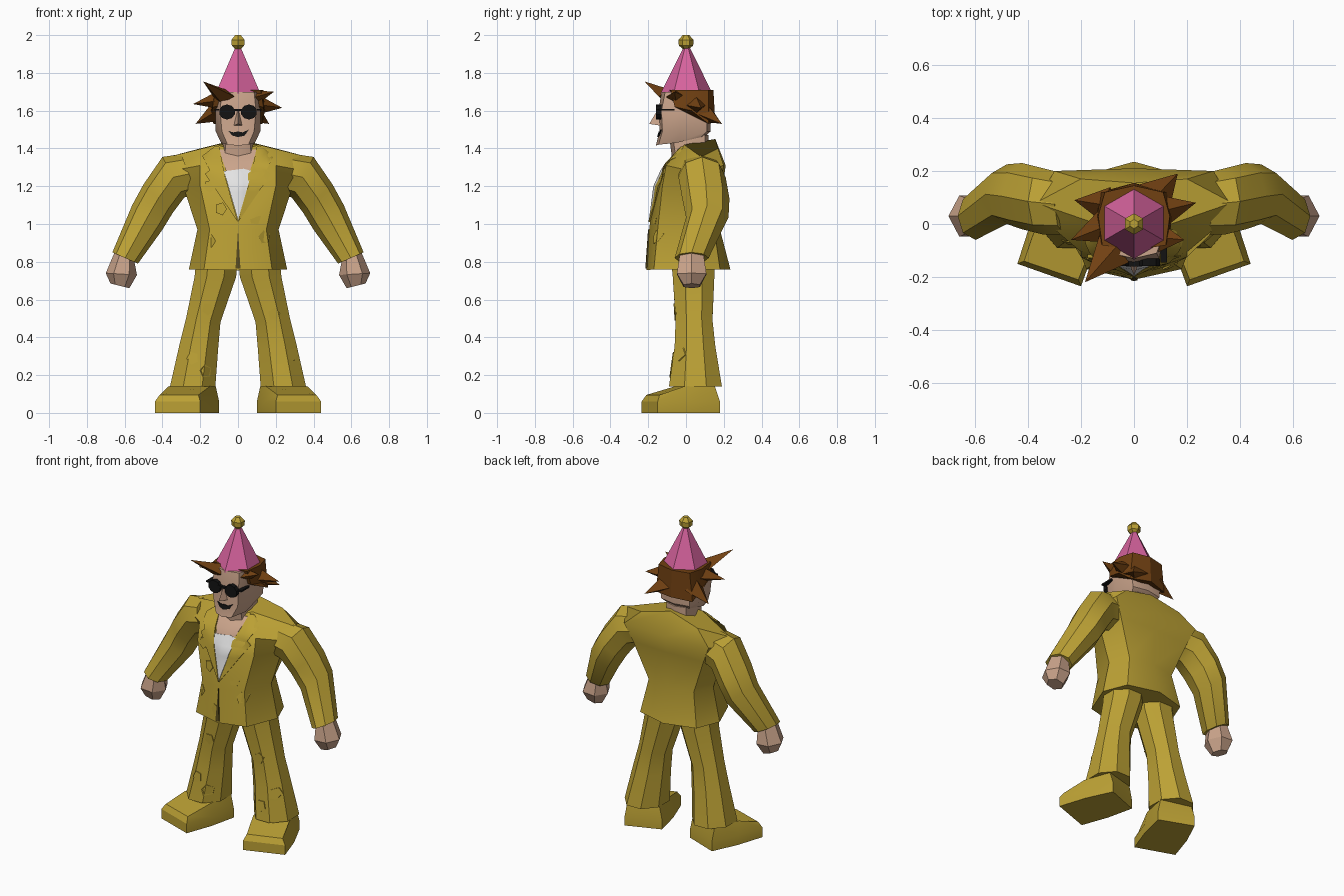
import bpy, bmesh, math
from mathutils import Vector
from mathutils.bvhtree import BVHTree

if "Cube" in bpy.data.objects:
    bpy.data.objects.remove(bpy.data.objects["Cube"])


def material(name, rgb):
    m = bpy.data.materials.new(name)
    m.diffuse_color = (*rgb, 1)
    m.use_nodes = True
    m.node_tree.nodes["Principled BSDF"].inputs["Base Color"].default_value = m.diffuse_color
    return m


YELLOW = material("mustard cloth", (0.50, 0.355, 0.035))
PINK = material("pink card", (0.68, 0.125, 0.34))
SKIN = material("skin", (0.60, 0.375, 0.26))
BROWN = material("brown hair", (0.165, 0.052, 0.006))
WHITE = material("white shirt", (0.78, 0.78, 0.78))
BLACK = material("black", (0.006, 0.006, 0.006))
OLIVE = material("dark olive", (0.10, 0.07, 0.012))


def finish(bm, name, mat, angle=35):
    bmesh.ops.recalc_face_normals(bm, faces=bm.faces)
    me = bpy.data.meshes.new(name)
    bm.to_mesh(me)
    bm.free()
    me.materials.append(mat)
    ob = bpy.data.objects.new(name, me)
    bpy.context.collection.objects.link(ob)
    bpy.ops.object.select_all(action='DESELECT')
    ob.select_set(True)
    bpy.context.view_layer.objects.active = ob
    if angle:
        bpy.ops.object.shade_smooth_by_angle(angle=math.radians(angle))
    return ob


def skin_rings(bm, rings):
    rows = [[bm.verts.new(p) for p in r] for r in rings]
    n = len(rows[0])
    for a, b in zip(rows, rows[1:]):
        for i in range(n):
            bm.faces.new((a[i], a[(i + 1) % n], b[(i + 1) % n], b[i]))
    bm.faces.new(rows[0])
    bm.faces.new(rows[-1])


def loft(name, rings, mat, angle=35):
    bm = bmesh.new()
    skin_rings(bm, rings)
    return finish(bm, name, mat, angle)


def half(z, *pts):
    """Mirror half a cross-section, listed front centre to back centre."""
    p = [(q[0], q[1], q[2] if len(q) > 2 else z) for q in pts]
    return p + [(-x, y, h) for x, y, h in reversed(p[1:-1])]


def limb_ring(s, ox, oz, ix, iz, y0, y1, n=8, turn=0.5):
    """Limb cross-section between an outer and an inner point."""
    k = 1 / math.cos(math.pi / n) if turn else 1
    ring = []
    for i in range(n):
        a = 2 * math.pi * (i + turn) / n
        t, u = 0.5 + 0.5 * k * math.cos(a), 0.5 + 0.5 * k * math.sin(a)
        ring.append((s * (ix + (ox - ix) * t), y0 + (y1 - y0) * u, iz + (oz - iz) * t))
    return ring


def plate(name, outline, target, mat, lift=0.006, step=0.03):
    """Thin plate laid onto the front of a part; outline in (x, z)."""
    tree = BVHTree.FromPolygons([v.co for v in target.data.vertices],
                                [p.vertices for p in target.data.polygons])
    bm = bmesh.new()
    bm.faces.new([bm.verts.new((x, 0, z)) for x, z in outline])
    for axis in (0, 2):
        vals = [p[axis // 2] for p in outline]
        for k in range(math.floor(min(vals) / step), math.ceil(max(vals) / step) + 1):
            co, no = Vector(), Vector()
            co[axis], no[axis] = k * step, 1
            bmesh.ops.bisect_plane(bm, geom=bm.verts[:] + bm.edges[:] + bm.faces[:],
                                   plane_co=co, plane_no=no, dist=1e-5)
    for v in bm.verts:
        hit = tree.ray_cast(Vector((v.co.x + 1e-5, -1, v.co.z)), Vector((0, 1, 0)))[0]
        v.co.y = (hit.y if hit else 0) - lift
    front = bm.faces[:]
    new = bmesh.ops.extrude_face_region(bm, geom=front)["geom"]
    for v in new:
        if isinstance(v, bmesh.types.BMVert):
            v.co.y += lift + 0.003
    return finish(bm, name, mat, 30)


# Jacket body
jacket = loft("jacket", [
    half(.76, (0, -.21, .755), (.18, -.17), (.26, .03), (.2, .18), (0, .235)),
    half(.97, (0, -.195), (.15, -.15), (.215, .03), (.16, .15), (0, .18)),
    half(1.2, (0, -.165), (.2, -.125), (.29, .03), (.25, .18), (0, .195)),
    half(1.31, (0, -.115), (.2, -.105), (.36, .03, 1.28), (.3, .2), (0, .21)),
    half(1.4, (0, -.05, 1.38), (.11, -.01, 1.42), (.37, .08, 1.355),
         (.2, .17, 1.40), (0, .155, 1.45))], YELLOW)

# Sleeves, hands, trouser legs and shoes on both sides
legs = {}
for s, side in ((1, "left"), (-1, "right")):
    loft(side + "_sleeve", [
        limb_ring(s, .30, 1.37, .22, 1.16, -.04, .19, 8, 0),
        limb_ring(s, .40, 1.355, .285, 1.14, -.04, .21, 8, 0),
        limb_ring(s, .50, 1.21, .345, 1.06, -.02, .23, 8, 0),
        limb_ring(s, .56, 1.10, .40, .97, 0, .225, 8, 0),
        limb_ring(s, .665, .85, .53, .79, -.06, .12, 8, 0)], YELLOW)
    loft(side + "_hand", [
        limb_ring(s, .645, .87, .55, .81, -.04, .10, 6, 0),
        limb_ring(s, .70, .74, .535, .73, -.06, .12, 6, 0),
        limb_ring(s, .675, .685, .575, .66, -.02, .08, 6, 0)], SKIN, 25)
    legs[s] = loft(side + "_trouser_leg", [
        limb_ring(s, .22, .82, 0, .82, -.08, .15),
        limb_ring(s, .23, .72, .01, .72, -.07, .15),
        limb_ring(s, .275, .50, .093, .48, -.055, .14),
        limb_ring(s, .31, .36, .105, .34, -.06, .155),
        limb_ring(s, .36, .14, .12, .14, -.09, .19)], YELLOW)
    sole = [(.20, -.235), (.44, -.15), (.385, .02), (.31, .18), (.10, .10), (.14, -.07)]
    top = [(.21, -.21, .095), (.415, -.14, .095), (.37, -.01, .14),
           (.31, .15, .15), (.12, .10, .15), (.15, -.06, .14)]
    loft(side + "_shoe", [[(s * x, y, 0) for x, y in sole],
                          [(s * x, y, .06) for x, y in sole],
                          [(s * x, y, z) for x, y, z in top]], YELLOW, 25)

# Open neckline, shirt, lapels and front vent
plate("chest", [(-.10, 1.395), (-.06, 1.27), (.06, 1.27), (.10, 1.395)], jacket, SKIN)
plate("shirt", [(-.075, 1.28), (0, 1.02), (.075, 1.28), (.03, 1.293), (-.03, 1.285)],
      jacket, WHITE, .008)
plate("front_vent", [(0, .97), (-.013, .765), (.013, .765)], jacket, OLIVE)
for s, side in ((1, "left"), (-1, "right")):
    plate(side + "_lapel", [(s * x, z) for x, z in (
        (0, 1.01), (.175, 1.265), (.15, 1.285), (.19, 1.36), (.125, 1.41),
        (.10, 1.41), (.068, 1.25))], jacket, YELLOW, .0095)

# Small raised cloth patches
patches = [(jacket, -.15, .91), (jacket, -.15, 1.2), (jacket, -.02, .83), (jacket, .14, .93),
           (jacket, .09, 1.03), (jacket, -.09, 1.08),
           (legs[-1], -.16, .55), (legs[-1], -.24, .29), (legs[-1], -.17, .22),
           (legs[1], .19, .52), (legs[1], .29, .31), (legs[1], .22, .23)]
for i, (target, cx, cz) in enumerate(patches):
    pts = [(cx + .032 * math.cos(i + a * math.tau / 5),
            cz + .036 * math.sin(i + a * math.tau / 5)) for a in range(5)]
    plate("cloth_patch", pts, target, YELLOW, .005, .5)

# Neck and head
loft("neck", [half(1.32, (0, -.07), (.07, -.05), (.085, .02), (.07, .1), (0, .12)),
              half(1.47, (0, -.09), (.065, -.07), (.085, .02), (.07, .1), (0, .12))], SKIN)
head = loft("head", [
    half(1.42, (0, -.16, 1.415), (.055, -.145), (.09, -.05, 1.43), (.08, .08, 1.46), (0, .1, 1.46)),
    half(1.49, (0, -.14), (.085, -.125), (.118, -.03), (.1, .11), (0, .13)),
    half(1.6, (0, -.145), (.095, -.13), (.12, -.03), (.11, .11), (0, .13)),
    half(1.7, (0, -.13), (.085, -.11), (.115, -.03), (.1, .1), (0, .12))], SKIN)
loft("nose", [[(-.025, -.13, 1.52), (0, -.195, 1.53), (.025, -.13, 1.52)],
              [(-.008, -.13, 1.605), (0, -.15, 1.605), (.008, -.13, 1.605)]], SKIN, 25)
plate("mouth", [(-.052, 1.493), (-.03, 1.468), (0, 1.46), (.035, 1.468), (.058, 1.5),
                (.025, 1.485), (0, 1.49), (-.025, 1.485)], head, BLACK, .005)

# Sunglasses: lenses, bridge and temples
bm = bmesh.new()
for s in (1, -1):
    skin_rings(bm, [[(s * .058 + .043 * math.cos(a), y, 1.593 + .04 * math.sin(a))
                     for a in [math.tau * (i + .5) / 10 for i in range(10)]]
                    for y in (-.158, -.13)])
    skin_rings(bm, [[(s * x, y, z) for x, z in
                     ((.10, 1.6), (.125, 1.6), (.125, 1.61), (.10, 1.61))] for y in (-.145, -.06)])
skin_rings(bm, [[(x, y, z) for y, z in
                 ((-.16, 1.598), (-.14, 1.598), (-.14, 1.61), (-.16, 1.61))] for x in (-.03, .03)])
finish(bm, "sunglasses", BLACK, 0)

# Hair: a cap with swept spikes
bm = bmesh.new()
skin_rings(bm, [
    half(1.6, (0, -.06, 1.63), (.135, -.06, 1.62), (.142, .03), (.13, .12, 1.53), (0, .155, 1.54)),
    half(1.71, (0, -.1), (.12, -.08), (.135, .03), (.11, .12), (0, .145))])
spikes = [  # tip, base centre, half width, half height
    ((-.185, -.22, 1.755), (-.075, -.095, 1.675), .075, .04),
    ((-.238, -.06, 1.635), (-.11, -.01, 1.655), .065, .045),
    ((-.225, .09, 1.53), (-.10, .07, 1.60), .07, .06),
    ((.165, .19, 1.53), (.06, .08, 1.60), .09, .06),
    ((.234, .08, 1.615), (.11, .05, 1.63), .06, .05),
    ((.19, -.06, 1.70), (.09, -.05, 1.67), .06, .04)]
for tip, base, w, h in spikes:
    tip, base = Vector(tip), Vector(base)
    out = (tip - base).normalized()
    across = out.cross(Vector((0, 0, 1))).normalized()
    up = across.cross(out)
    ring = [bm.verts.new(base + d) for d in (across * w, up * h, -across * w, -up * h)]
    point = bm.verts.new(tip)
    for i in range(4):
        bm.faces.new((ring[i], ring[(i + 1) % 4], point))
    bm.faces.new(ring)
finish(bm, "hair", BROWN, 20)

# Party hat and bobble
hexagon = [(math.sin(i * math.tau / 6), math.cos(i * math.tau / 6)) for i in range(6)]
loft("party_hat", [[(r * x, r * y + .003, z) for x, y in hexagon]
                   for r, z in ((.138, 1.69), (.014, 1.94))], PINK, 25)
loft("hat_bobble", [[(r * x, r * y, z) for x, y in hexagon] for r, z in
                    ((.015, 1.925), (.038, 1.945), (.04, 1.975), (.017, 2.0))], YELLOW, 25)
